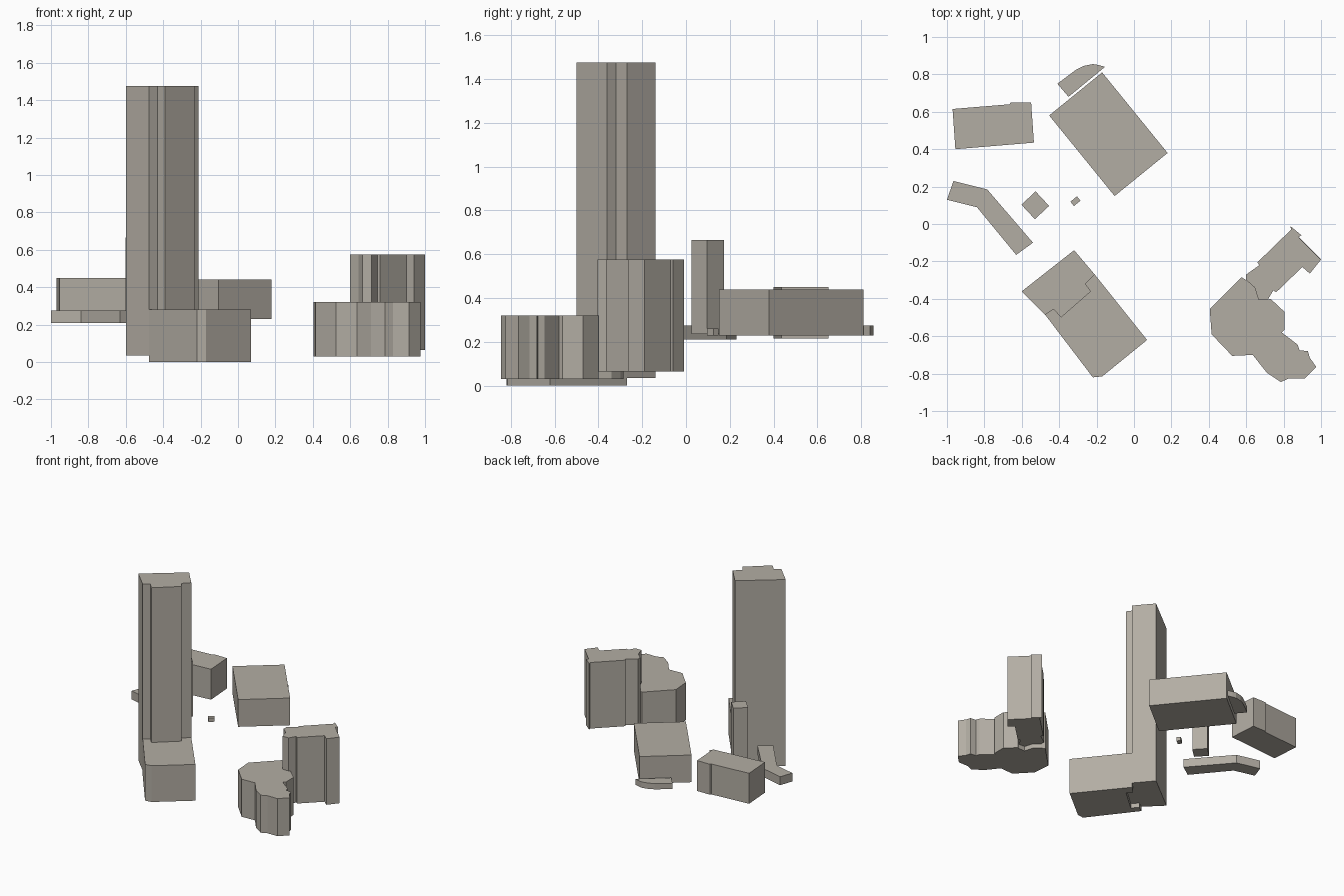
import bpy
import bmesh
from math import cos, sin, radians
from mathutils import Vector

default_cube = bpy.data.objects.get("Cube")
if default_cube:
    bpy.data.objects.remove(default_cube, do_unlink=True)


def make_material(name, colour):
    material = bpy.data.materials.new(name)
    material.use_nodes = True
    material.diffuse_color = colour
    material.node_tree.nodes["Principled BSDF"].inputs["Base Color"].default_value = colour
    return material


stone = make_material("warm grey stone", (0.45, 0.42, 0.37, 1))


def extrude_footprint(name, footprint, bottom, top):
    """Raise a flat outline, given in hundredths of a unit, into a solid block."""
    mesh = bpy.data.meshes.new(name)
    bm = bmesh.new()
    base = bm.faces.new([bm.verts.new((x / 100, y / 100, bottom)) for x, y in footprint])
    raised = bmesh.ops.extrude_face_region(bm, geom=[base], use_keep_orig=True)
    raised_verts = [item for item in raised["geom"] if isinstance(item, bmesh.types.BMVert)]
    bmesh.ops.translate(bm, verts=raised_verts, vec=Vector((0, 0, top - bottom)))
    bmesh.ops.recalc_face_normals(bm, faces=bm.faces)
    bm.to_mesh(mesh)
    bm.free()
    mesh.materials.append(stone)
    block = bpy.data.objects.new(name, mesh)
    bpy.context.collection.objects.link(block)
    return block


def turned_rectangle(centre, length, width, degrees):
    """Corners of a rectangle whose length runs along the given heading."""
    along = Vector((cos(radians(degrees)), sin(radians(degrees)))) * length / 2
    across = Vector((-sin(radians(degrees)), cos(radians(degrees)))) * width / 2
    middle = Vector(centre)
    return [middle + along * i + across * j
            for i, j in ((-1, -1), (1, -1), (1, 1), (-1, 1))]


# Tower and the podium that fits around its stepped side
shared_step = [(-47.5, -48.5), (-43, -45.5), (-39, -50), (-23, -36), (-26, -32), (-21, -27)]
tower_back = [(-32, -14), (-60, -36)]
podium_front = [(7, -62), (-17, -81.5), (-22, -82)]
extrude_footprint("tower", shared_step + tower_back, 0.035, 1.475)
extrude_footprint("podium", shared_step + podium_front, 0, 0.28)

# Broad rear hall with a rounded annex behind it
extrude_footprint("rear_hall", turned_rectangle((-13.7, 48), 55.5, 36.5, -50.9), 0.23, 0.44)
annex_outline = [(-41, 75), (-35, 68), (-15.5, 84), (-19, 85), (-22, 85.5), (-27, 84.5), (-31, 82.5)]
extrude_footprint("rounded_annex", annex_outline, 0.23, 0.275)

# Side block with a shallow lip on its rear wall
side_outline = [(-97, 61.5), (-66.5, 64), (-66, 65), (-55, 65), (-53.5, 43.5), (-95.5, 40)]
extrude_footprint("side_block", side_outline, 0.215, 0.45)

# Low bent wing
wing_outline = [(-100, 13), (-96.5, 23), (-78.5, 18.5), (-54, -10), (-63, -16.5), (-84, 9)]
extrude_footprint("bent_wing", wing_outline, 0.21, 0.275)

# Slim shaft and small kiosk
extrude_footprint("slim_shaft", turned_rectangle((-52.8, 10), 10.4, 10.6, 43), 0.235, 0.665)
extrude_footprint("small_kiosk", turned_rectangle((-31.3, 12.2), 4.5, 3, 39), 0.23, 0.26)

# Tall slab whose notched end meets the faceted hall
joint = [(60, -30), (64.5, -34), (66.5, -40.5), (71.5, -40.5)]
slab_rear = [(73, -38), (74.5, -35.5), (76, -36.5), (90, -23), (94, -26.5), (100, -19),
             (99, -18), (88, -7), (89.5, -6), (83.5, -1), (84, -3), (66, -20.5), (67, -22),
             (60, -27)]
extrude_footprint("tall_slab", joint + slab_rear, 0.065, 0.575)

# Faceted hall with a stepped outer wall
stepped_wall = [(73, -40), (80.5, -47), (80.5, -56.5), (79, -58), (87.5, -64.5), (88.5, -67.5),
                (93, -68), (94, -71.5), (97.5, -76.5)]
plain_wall = [(91.5, -82.5), (83, -82.5), (78.5, -84.5), (71, -79.5), (63.5, -70),
              (52.5, -70.5), (41.5, -59), (40.5, -45.5), (57.5, -28.5)]
extrude_footprint("faceted_hall", joint + stepped_wall + plain_wall, 0.03, 0.32)
